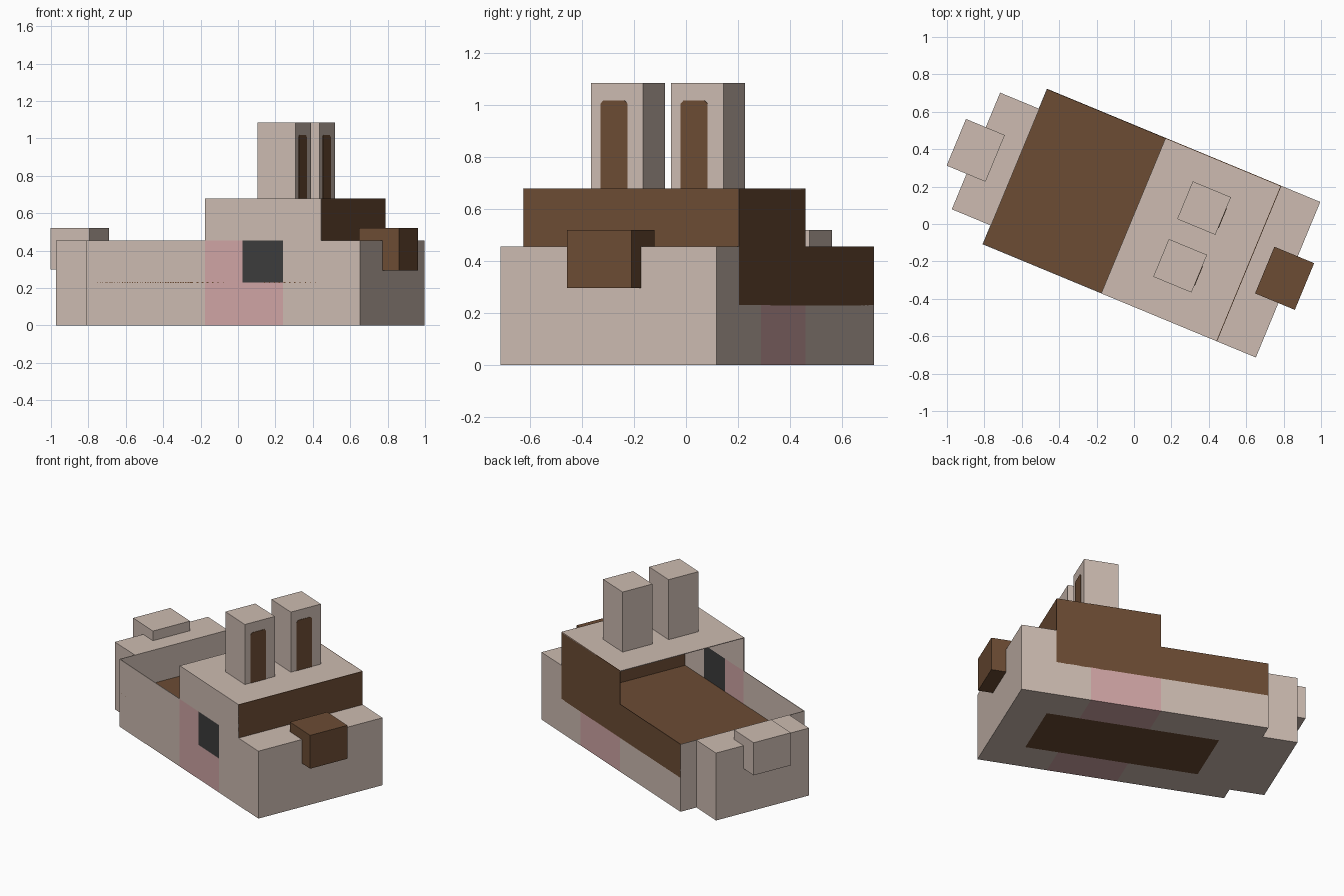
import bpy, bmesh, math

if "Cube" in bpy.data.objects:
    bpy.data.objects.remove(bpy.data.objects["Cube"])

TURN = math.radians(-22.5)          # whole model is turned about z
V0, V1 = -0.41, 0.49                # side planes of the body
U = [-0.705, -0.02, 0.195, 0.43, 0.65, 0.875]   # breaks along the length
Z = [0, 0.23, 0.455, 0.68]          # floor, rim and head heights
T = 0.004                           # wall thickness

COLOURS = [("beige", (0.61, 0.50, 0.44)), ("brown", (0.15, 0.072, 0.034)),
           ("pink", (0.63, 0.376, 0.376)), ("charcoal", (0.045, 0.045, 0.045))]
MATS = []
for n, c in COLOURS:
    m = bpy.data.materials.new(n)
    m.diffuse_color = (*c, 1)
    m.use_nodes = True
    m.node_tree.nodes["Principled BSDF"].inputs["Base Color"].default_value = m.diffuse_color
    MATS.append(m)
BEIGE, BROWN, PINK, CHARCOAL = range(4)


def finish(name, bm):
    mesh = bpy.data.meshes.new(name)
    bm.normal_update()
    bm.to_mesh(mesh)
    bm.free()
    for m in MATS:
        mesh.materials.append(m)
    ob = bpy.data.objects.new(name, mesh)
    ob.rotation_euler.z = TURN
    bpy.context.collection.objects.link(ob)
    return ob


def box(name, lo, hi, col):
    bm = bmesh.new()
    bmesh.ops.create_cube(bm, size=1)
    for v in bm.verts:
        v.co = [(a + b) / 2 + c * (b - a) for a, b, c in zip(lo, hi, v.co)]
    for f in bm.faces:
        f.material_index = col
    return finish(name, bm)


def panel(name, a_breaks, b_breaks, place, rule):
    """Thin wall made of cells; place maps (a, b) to a point, rule gives a colour or None."""
    bm = bmesh.new()
    for a0, a1 in zip(a_breaks, a_breaks[1:]):
        for b0, b1 in zip(b_breaks, b_breaks[1:]):
            col = rule((a0 + a1) / 2, (b0 + b1) / 2)
            if col is None:
                continue
            f = bm.faces.new([bm.verts.new(place(a, b)) for a, b in
                              ((a0, b0), (a1, b0), (a1, b1), (a0, b1))])
            f.material_index = col
    bmesh.ops.remove_doubles(bm, verts=bm.verts, dist=1e-5)
    ob = finish(name, bm)
    mod = ob.modifiers.new("thickness", 'SOLIDIFY')
    mod.thickness, mod.offset = T, 0
    return ob


def in_side(u, z):
    return z < Z[2] or U[1] < u < U[4]


def left_rule(u, z):
    if not in_side(u, z):
        return None
    if U[2] < u < U[3] and Z[1] < z < Z[2]:
        return CHARCOAL                      # eye
    return PINK if U[1] < u < U[3] and z < Z[2] else BEIGE


def right_rule(u, z):
    if not in_side(u, z):
        return None
    if z > Z[1] and u < U[4]:
        return BROWN
    return PINK if U[1] < u < U[3] and z < Z[1] else BEIGE


def belly_rule(u, v):
    if -0.465 < u < 0.64 and -0.18 < v < 0.255:
        return BROWN
    return PINK if U[1] < u < U[3] else BEIGE


def flat(z):
    return lambda a, b: (a, b, z)


def across(u):
    return lambda a, b: (u, a, b)


plain = lambda a, b: BEIGE
brown = lambda a, b: BROWN
sides = [V0, V1]

# Body shell, open behind the head
panel("near_side", U, Z, lambda a, b: (a, V0 + T / 2, b), left_rule)
panel("far_side", U, Z, lambda a, b: (a, V1 - T / 2, b), right_rule)
panel("belly", sorted(U + [-0.465, 0.64]), [V0, -0.18, 0.255, V1], flat(T / 2), belly_rule)
panel("back_floor", [U[0], U[4]], sides, flat(Z[1]), brown)
panel("rear_wall", sides, [0, Z[2]], across(U[0]), plain)
panel("front_wall", sides, [0, Z[2]], across(U[5] - T / 2), plain)
panel("muzzle_top", [U[4], U[5]], sides, flat(Z[2] - T / 2), plain)
panel("face", sides, [Z[1], Z[3]], across(U[4] - T / 2), brown)
panel("head_top", [U[1], U[4]], sides, flat(Z[3] - T / 2), plain)

# Rump, tail and nose
box("rump", (-0.93, -0.30, 0), (U[0] - T / 2, 0.375, Z[2]), BEIGE)
box("tail", (-1.045, -0.095, 0.30), (-0.82, 0.175, 0.52), BEIGE)
box("nose", (0.74, -0.095, 0.295), (0.97, 0.175, 0.52), BROWN)

# Ears with clipped-corner inner plates
for name, v in (("near", -0.112), ("far", 0.222)):
    box(name + "_ear", (0.203, v - 0.109, Z[3]), (0.424, v + 0.109, 1.085), BEIGE)
    c, w, top, k = v - 0.012, 0.056, 1.018, 0.012
    bm = bmesh.new()
    outline = [(c - w, Z[3]), (c + w, Z[3]), (c + w, top - k),
               (c + w - k, top), (c - w + k, top), (c - w, top - k)]
    face = bm.faces.new([bm.verts.new((0.423, y, z)) for y, z in outline])
    ext = bmesh.ops.extrude_face_region(bm, geom=[face])
    for g in ext["geom"]:
        if isinstance(g, bmesh.types.BMVert):
            g.co.x += 0.004
    bmesh.ops.recalc_face_normals(bm, faces=bm.faces)
    for f in bm.faces:
        f.material_index = BROWN
    finish(name + "_inner_ear", bm)
